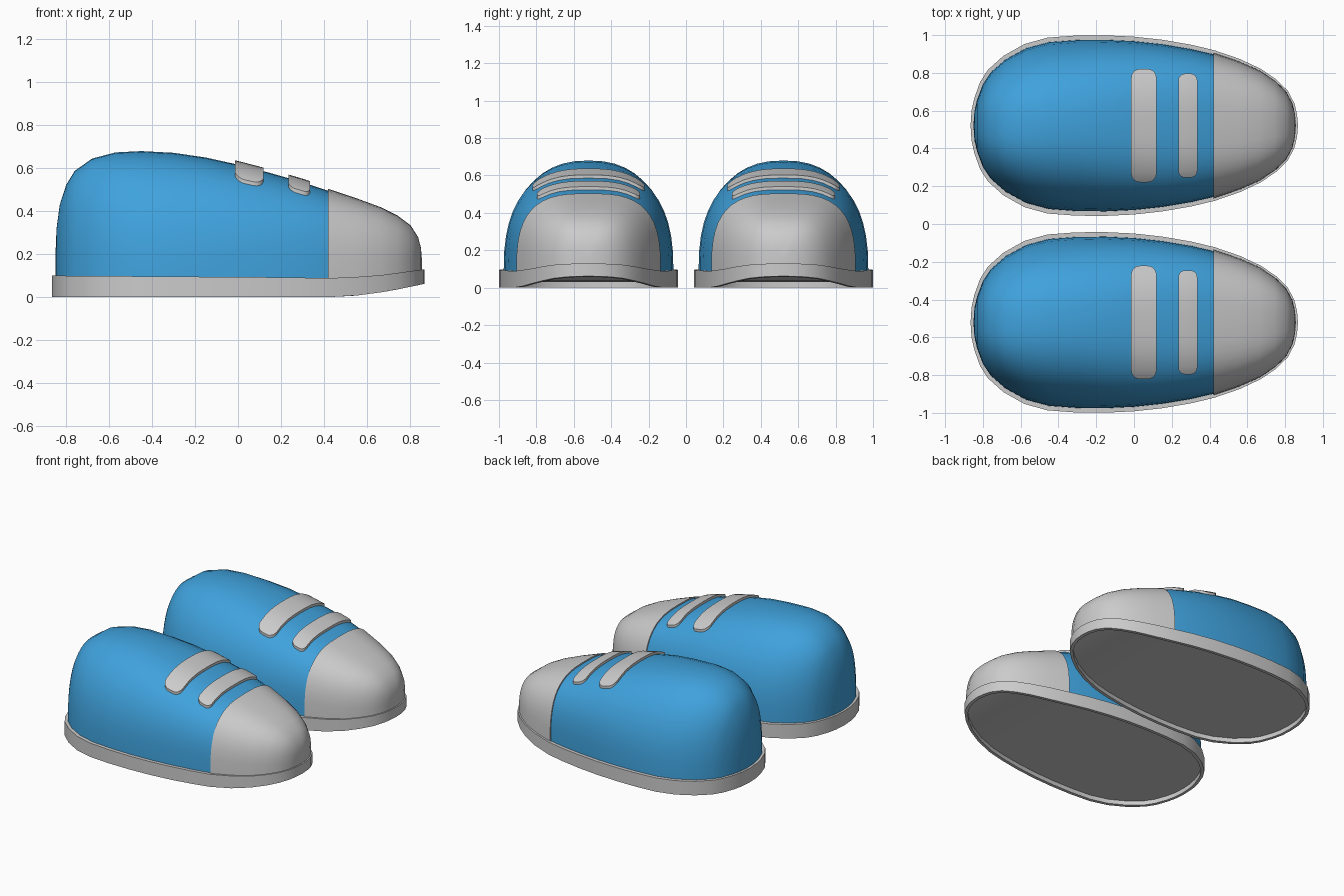
import bpy, bmesh, math

if "Cube" in bpy.data.objects:
    bpy.data.objects.remove(bpy.data.objects["Cube"])

# Stations along the shoe: x, half width, top height
STATIONS = [
    (-.85, 0, .20), (-.845, .075, .32), (-.83, .14, .43), (-.80, .22, .523),
    (-.76, .28, .588), (-.68, .35, .645), (-.57, .41, .674), (-.45, .442, .68),
    (-.30, .453, .672), (-.15, .454, .65), (0, .447, .617), (.15, .431, .578),
    (.30, .406, .535), (.42, .378, .495), (.55, .335, .452), (.66, .285, .41),
    (.74, .232, .37), (.80, .175, .325), (.835, .11, .27), (.848, .055, .22),
    (.853, 0, .16)]
SOLE_TOP = [(-.87, .1), (.2, .092), (.45, .088), (.65, .1), (.87, .13)]
SOLE_BOTTOM = [(-.87, 0), (.42, 0), (.55, .007), (.7, .027), (.87, .062)]

blue = bpy.data.materials.new("blue_fabric")
blue.diffuse_color = (.05, .36, .72, 1)
blue.use_nodes = True
blue.node_tree.nodes["Principled BSDF"].inputs["Base Color"].default_value = blue.diffuse_color


def interp(table, x, col=1):
    for a, b in zip(table, table[1:]):
        if x <= b[0]:
            t = max(0, (x - a[0]) / (b[0] - a[0]))
            return a[col] + t * (b[col] - a[col])
    return table[-1][col]


def power(x):
    return 2.35 + .65 * min(1, max(0, (x + .3) / .7)) + .6 * max(0, -.5 - x)


def base(x):
    return interp(SOLE_TOP, x) - .01


def surface_z(x, y):
    n, w, h = power(x), interp(STATIONS, x), interp(STATIONS, x, 2)
    return base(x) + (h - base(x)) * (1 - (abs(y) / w) ** n) ** (1 / n)


def section(x, w, h, segs=24):
    n, b = power(x), base(x)
    pts = []
    for i in range(segs + 1):
        c, s = math.cos(math.pi * i / segs), max(0, math.sin(math.pi * i / segs))
        pts.append((x, math.copysign(abs(c) ** (2 / n), c) * w,
                    b + (h - b) * s ** (2 / n)))
    return pts


def finish(name, bm, y, mat=None):
    bmesh.ops.remove_doubles(bm, verts=bm.verts[:], dist=.0005)
    bmesh.ops.recalc_face_normals(bm, faces=bm.faces[:])
    me = bpy.data.meshes.new(name)
    bm.to_mesh(me)
    bm.free()
    ob = bpy.data.objects.new(name, me)
    ob.location.y = y
    bpy.context.collection.objects.link(ob)
    if mat:
        me.materials.append(mat)
    bpy.ops.object.select_all(action='DESELECT')
    ob.select_set(True)
    bpy.context.view_layer.objects.active = ob
    bpy.ops.object.shade_smooth_by_angle(angle=math.radians(40))


def bridge(bm, loops):
    rings = [[bm.verts.new(p) for p in loop] for loop in loops]
    for a, b in zip(rings, rings[1:]):
        for i in range(len(a)):
            j = (i + 1) % len(a)
            bm.faces.new((a[i], a[j], b[j], b[i]))
    return rings


def loft(name, loops, y, cap_start, cap_end, mat=None):
    bm = bmesh.new()
    rings = bridge(bm, loops)
    if cap_start:
        bm.faces.new(rings[0])
    if cap_end:
        bm.faces.new(rings[-1])
    finish(name, bm, y, mat)


def sole(name, y):
    # Outer wall with a thin rim around a recessed underside
    half = [(x, w) for x, w, h in STATIONS]
    outline = half + [(x, -w) for x, w in half[-2:0:-1]]

    def ring(sx, sy, table, dz=0):
        return [(x * sx, w * sy, interp(table, x * sx) + dz) for x, w in outline]
    bm = bmesh.new()
    rings = bridge(bm, [ring(1.018, 1.053, SOLE_TOP),
                        ring(1.018, 1.053, SOLE_BOTTOM),
                        ring(.995, 1.005, SOLE_BOTTOM),
                        ring(.995, 1.005, SOLE_BOTTOM, .03)])
    for r in (rings[0], rings[-1]):
        n = len(r)
        for i in range(n // 2):
            quad = [r[i], r[i + 1], r[n - i - 1], r[(n - i) % n]]
            bm.faces.new(list(dict.fromkeys(quad)))
    finish(name, bm, y)


def strap(name, xc, hw, length, y):
    # Rounded strip draped over the upper
    r = hw * .7
    ends = [length - r * (1 - math.cos(a * math.pi / 10)) for a in range(6)]
    inner = [ends[-1] * (1 - k / 6) for k in range(1, 6)]
    pos = ends + inner
    rows = pos + [0] + [-p for p in reversed(pos)]
    loops = []
    for yy in rows:
        d = min(r, length - abs(yy))
        w = hw - r + math.sqrt(max(0, r * r - (r - d) ** 2))
        xs = [xc + w * k / 2 for k in range(-2, 3)]
        loops.append([(x, yy, surface_z(x, yy) + .017) for x in xs] +
                     [(x, yy, surface_z(x, yy) - .015) for x in reversed(xs)])
    loft(name, loops, y, True, True)


for side, y in (("left", .521), ("right", -.521)):
    sole(side + "_sole", y)
    # Fabric upper, ending just inside the toe cap
    loft(side + "_upper", [section(*s) for s in STATIONS if s[0] < .56],
         y, False, True, blue)
    # Toe cap, slightly proud of the upper
    cap = [(x + .004 * (x > .6), w + (.008 if w else 0), h + .009)
           for x, w, h in STATIONS if x > .41]
    loft(side + "_toe_cap", [section(*s) for s in cap], y, True, False)
    strap(side + "_rear_strap", .052, .067, .30, y)
    strap(side + "_front_strap", .285, .05, .275, y)
